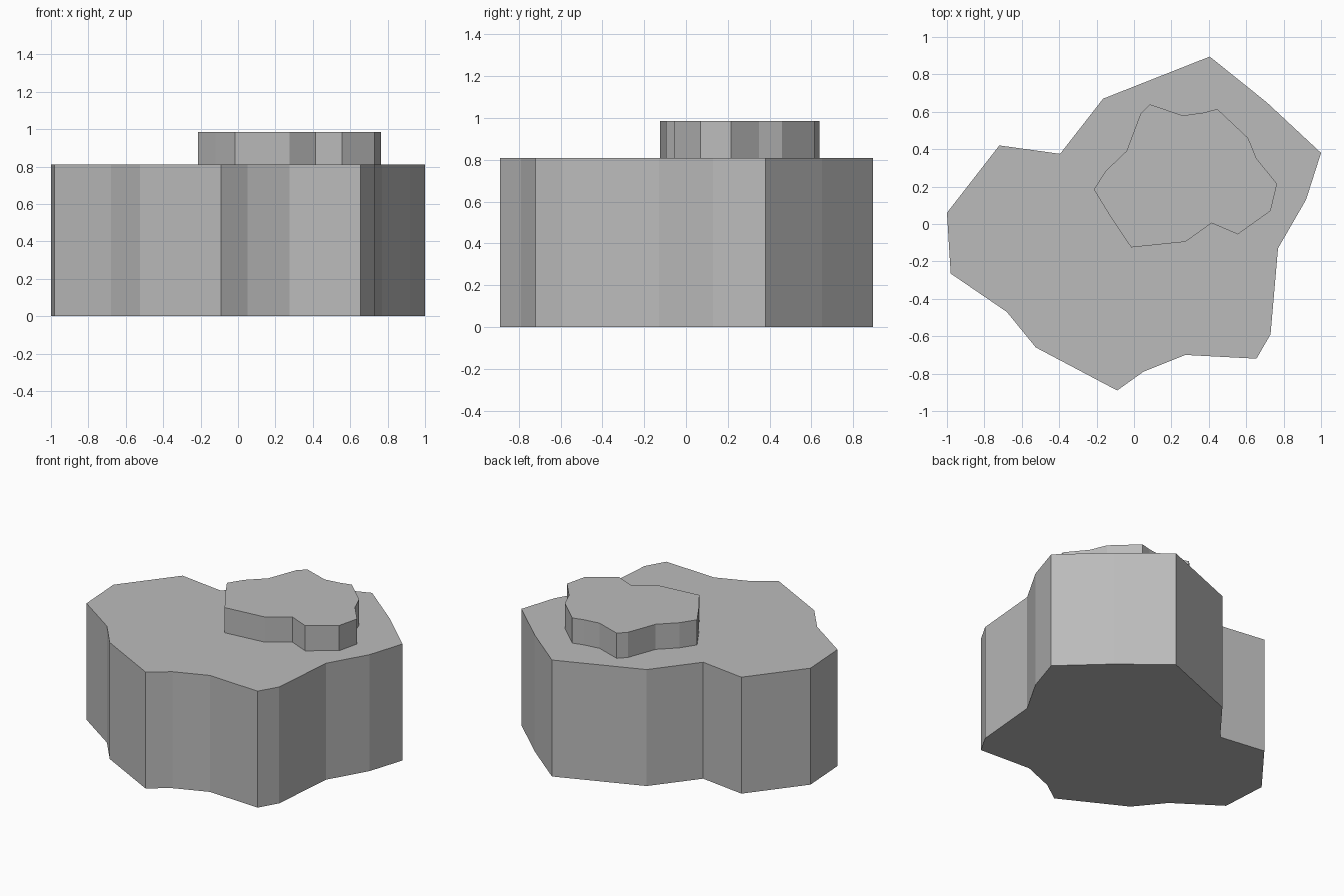
import bpy
import bmesh

cube = bpy.data.objects.get("Cube")
if cube:
    bpy.data.objects.remove(cube, do_unlink=True)


def make_material(name, colour):
    material = bpy.data.materials.new(name)
    material.use_nodes = True
    material.diffuse_color = colour
    shader = next(node for node in material.node_tree.nodes if node.type == 'BSDF_PRINCIPLED')
    shader.inputs["Base Color"].default_value = colour
    return material


def extrude_outline(name, outline, bottom, top, material):
    """Turn a clockwise ground outline into a flat-sided, closed slab."""
    bm = bmesh.new()
    floor = bm.faces.new([bm.verts.new((x, y, bottom)) for x, y in outline])
    result = bmesh.ops.extrude_face_region(bm, geom=[floor], use_keep_orig=True)
    raised = [item for item in result["geom"] if isinstance(item, bmesh.types.BMVert)]
    bmesh.ops.translate(bm, verts=raised, vec=(0, 0, top - bottom))
    bmesh.ops.recalc_face_normals(bm, faces=bm.faces[:])
    mesh = bpy.data.meshes.new(name)
    bm.to_mesh(mesh)
    bm.free()
    mesh.materials.append(material)
    slab = bpy.data.objects.new(name, mesh)
    bpy.context.collection.objects.link(slab)
    return slab


stone = make_material("stone grey", (0.5, 0.5, 0.5, 1))

# Irregular outline of the large lower rock
base_outline = [
    (-1, .06), (-.72, .42), (-.395, .375), (-.165, .67), (.405, .895), (.71, .65),
    (1, .38), (.92, .13), (.77, -.13), (.73, -.59), (.655, -.72), (.275, -.7),
    (.05, -.79), (-.09, -.89), (-.525, -.66), (-.68, -.47), (-.98, -.265),
]
# Irregular outline of the small ledge on top
ledge_outline = [
    (-.215, .185), (-.15, .285), (-.04, .39), (.035, .59), (.085, .64), (.26, .58),
    (.37, .595), (.445, .615), (.61, .46), (.655, .35), (.765, .215), (.73, .07),
    (.555, -.055), (.415, .005), (.275, -.095), (-.015, -.125), (-.12, .03),
]

rock_height = .81
extrude_outline("rock_base", base_outline, 0, rock_height, stone)
extrude_outline("rock_ledge", ledge_outline, rock_height, .985, stone)
